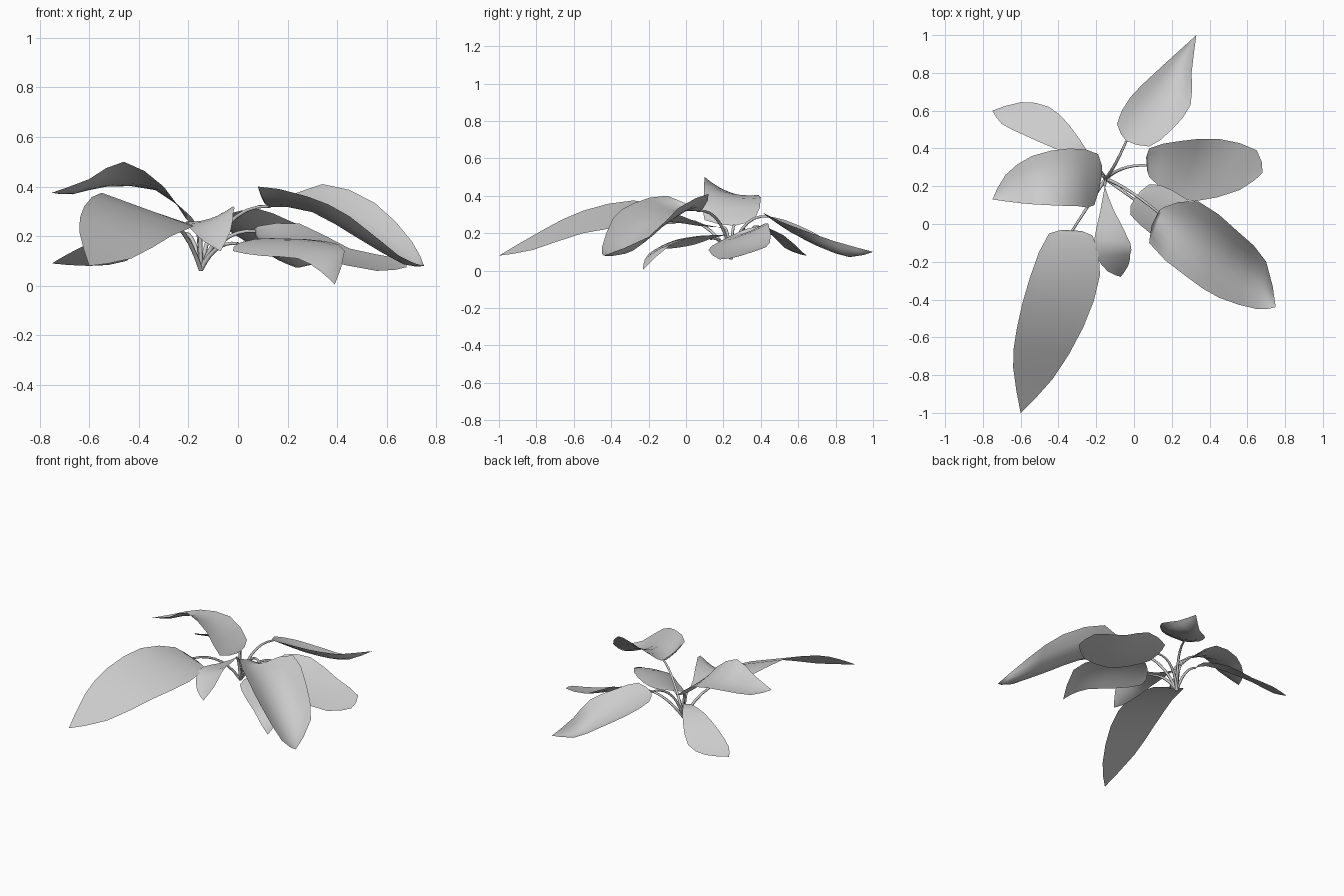
import bpy, bmesh
from mathutils import Vector as V

if "Cube" in bpy.data.objects:
    bpy.data.objects.remove(bpy.data.objects["Cube"])

CROWN = V((-0.15, 0.24, 0.065))
STEPS = 2      # rows between control pairs
COLS = 6       # strips across a leaf


def spline(pts, n):
    """Smooth line through the points, n steps per span."""
    p = [pts[0]] + pts + [pts[-1]]
    out = []
    for i in range(1, len(p) - 2):
        a, b, c, d = p[i - 1:i + 3]
        for k in range(n):
            t = k / n
            out.append(0.5 * (2 * b + (c - a) * t + (2 * a - 5 * b + 4 * c - d) * t * t
                              + (3 * b - a - 3 * c + d) * t ** 3))
    return out + [pts[-1]]


def stalk(name, end, bend):
    """Tapered stem arching from the crown to the leaf base."""
    ctrl = CROWN.lerp(end, 0.4)
    ctrl.y += bend
    ctrl.z = end.z + 0.015
    cu = bpy.data.curves.new(name, 'CURVE')
    cu.dimensions = '3D'
    cu.bevel_depth = 0.008
    cu.bevel_resolution = 1
    sp = cu.splines.new('POLY')
    sp.points.add(7)
    for i in range(8):
        t = i / 7
        q = CROWN * (1 - t) ** 2 + ctrl * 2 * t * (1 - t) + end * t * t
        sp.points[i].co = (*q, 1)
        sp.points[i].radius = 1.2 - 0.4 * t
    bpy.context.collection.objects.link(bpy.data.objects.new(name, cu))


def leaf(name, base, tip, side_a, side_b, lift, bend=0.0):
    """Blade between two edge lines, midrib raised or sunk by lift, plus its stalk."""
    base, tip = V(base), V(tip)
    a = [base] + [V(p) for p in side_a] + [tip]
    b = [base] + [V(p) for p in side_b] + [tip]
    rise = [0] + list(lift) + [0]
    m = [(p + q) / 2 + V((0, 0, h)) for p, q, h in zip(a, b, rise)]
    bm = bmesh.new()
    rows = []
    for p, c, q in zip(*(spline(s, STEPS) for s in (a, m, b))):
        row = []
        for j in range(COLS + 1):
            u = j / COLS
            row.append(bm.verts.new(p * (1 - u) * (1 - 2 * u) + c * 4 * u * (1 - u) + q * u * (2 * u - 1)))
        rows.append(row)
    for r, s in zip(rows, rows[1:]):
        for j in range(COLS):
            bm.faces.new((r[j], r[j + 1], s[j + 1], s[j]))
    bmesh.ops.remove_doubles(bm, verts=bm.verts, dist=0.0005)
    bm.normal_update()
    if sum(f.normal.z * f.calc_area() for f in bm.faces) < 0:
        bmesh.ops.reverse_faces(bm, faces=bm.faces)
    for f in bm.faces:
        f.smooth = True
    me = bpy.data.meshes.new(name)
    bm.to_mesh(me)
    bm.free()
    bpy.context.collection.objects.link(bpy.data.objects.new(name, me))
    stalk(name.replace("leaf", "stalk"), base, bend)


# back leaves
leaf("leaf_back", (-.04, .44, .29), (.33, 1, .10),
     [(-.09, .53, .27), (-.02, .67, .21), (.10, .79, .14), (.22, .90, .08)],
     [(.08, .41, .31), (.20, .50, .265), (.30, .63, .215), (.305, .80, .155)],
     (-.02, -.045, -.05, -.035), -.03)
leaf("leaf_back_left", (-.22, .34, .21), (-.75, .60, .09),
     [(-.29, .36, .24), (-.42, .40, .23), (-.58, .47, .18), (-.70, .53, .12)],
     [(-.25, .39, .24), (-.34, .52, .19), (-.45, .62, .10), (-.60, .645, .08)],
     (0, 0, 0, 0))

# side leaves
leaf("leaf_right", (.07, .31, .22), (.68, .27, .075),
     [(.08, .40, .24), (.25, .44, .25), (.45, .45, .15), (.65, .39, .11)],
     [(.08, .25, .19), (.18, .17, .15), (.32, .12, .11), (.56, .18, .06)],
     (-.01, -.01, -.01, -.005), .05)
leaf("leaf_left", (-.17, .26, .24), (-.75, .13, .375),
     [(-.21, .10, .27), (-.30, .095, .40), (-.46, .10, .50), (-.60, .11, .43)],
     [(-.19, .37, .28), (-.34, .40, .39), (-.54, .36, .40), (-.68, .26, .37)],
     (0, -.01, -.03, -.02))

# front leaves
leaf("leaf_front_right_upper", (.13, .06, .32), (.75, -.44, .08),
     [(.16, .09, .33), (.34, .12, .41), (.55, -.04, .335), (.70, -.20, .18)],
     [(.08, -.10, .40), (.28, -.28, .36), (.45, -.39, .28), (.65, -.45, .12)],
     (-.04, -.09, -.12, -.06), .03)
leaf("leaf_front_right_lower", (0, .13, .17), (.39, -.23, .005),
     [(.08, .21, .19), (.20, .18, .19), (.35, .07, .18), (.43, -.08, .14)],
     [(-.02, .05, .14), (.10, -.06, .12), (.24, -.17, .11), (.33, -.22, .06)],
     (.01, .02, .02, .01))
leaf("leaf_front_left", (-.33, -.04, .27), (-.60, -1, .08),
     [(-.45, -.05, .32), (-.55, -.28, .375), (-.62, -.55, .32), (-.64, -.76, .22)],
     [(-.22, -.06, .25), (-.18, -.27, .24), (-.27, -.55, .20), (-.43, -.82, .11)],
     (0, 0, 0, 0))
leaf("leaf_front_small", (-.155, .20, .23), (-.07, -.28, .14),
     [(-.18, .06, .24), (-.21, -.08, .26), (-.20, -.17, .24), (-.14, -.25, .18)],
     [(-.11, .08, .25), (-.02, -.10, .32), (-.02, -.16, .29), (-.03, -.22, .22)],
     (0, -.02, -.02, -.01))
